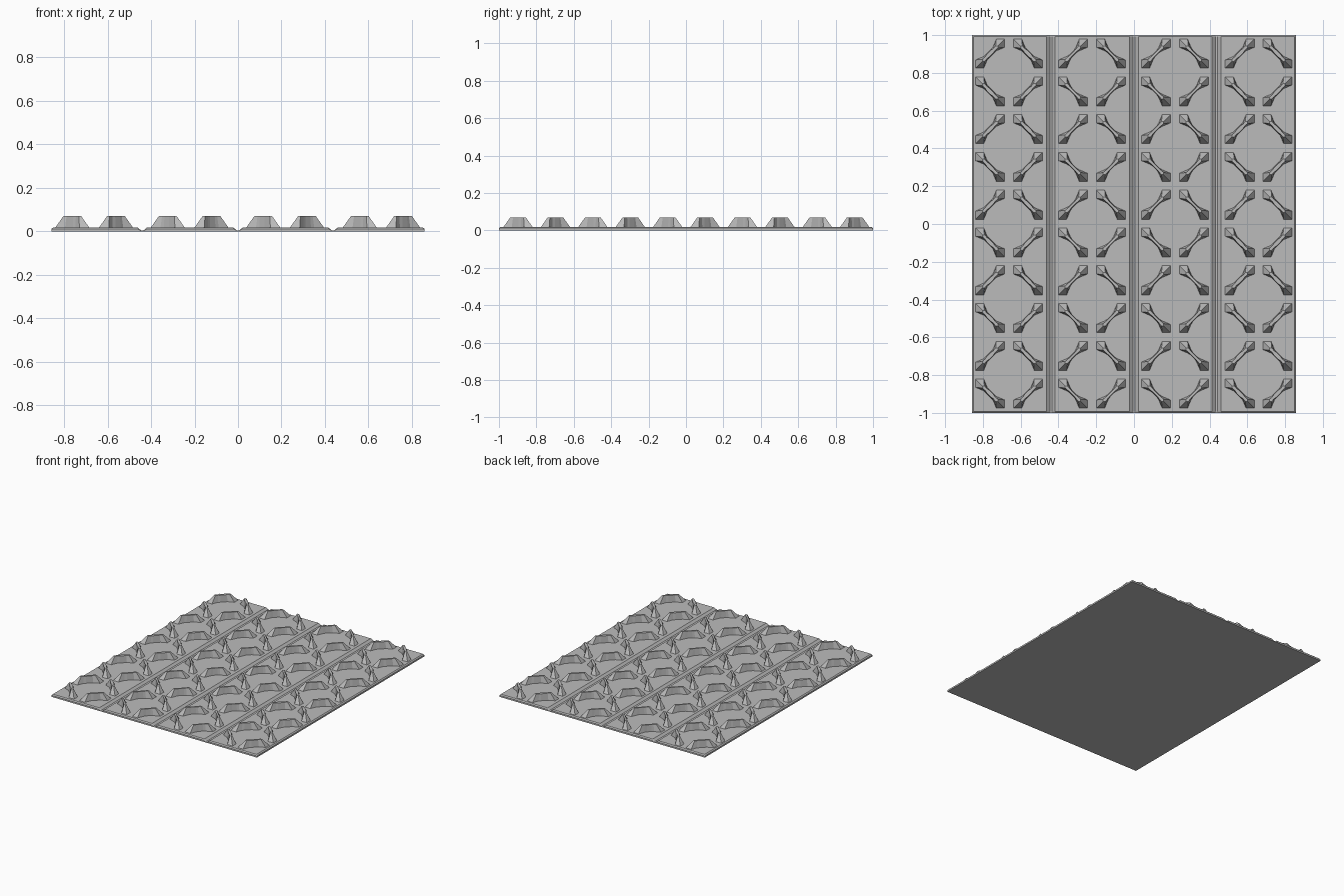
import bpy
import bmesh
from math import copysign

cube = bpy.data.objects.get("Cube")
if cube:
    bpy.data.objects.remove(cube)

HALF_X, HALF_Y = 0.857, 1.0
PLATE_Z, TOP_Z = 0.019, 0.07

grey = bpy.data.materials.new("plain grey")
grey.use_nodes = True
grey.diffuse_color = (0.5, 0.5, 0.5, 1)
bsdf = next(n for n in grey.node_tree.nodes if n.type == "BSDF_PRINCIPLED")
bsdf.inputs["Base Color"].default_value = grey.diffuse_color


def finish(bm, name):
    bmesh.ops.recalc_face_normals(bm, faces=bm.faces[:])
    mesh = bpy.data.meshes.new(name)
    bm.to_mesh(mesh)
    bm.free()
    mesh.materials.append(grey)
    obj = bpy.data.objects.new(name, mesh)
    bpy.context.collection.objects.link(obj)
    return obj


def loft(bm, rings):
    """Skin closed rings of points and cap both ends."""
    loops = [[bm.verts.new(p) for p in ring] for ring in rings]
    for a, b in zip(loops, loops[1:]):
        for i in range(len(a)):
            j = (i + 1) % len(a)
            bm.faces.new((a[i], a[j], b[j], b[i]))
    bm.faces.new(loops[0][::-1])
    bm.faces.new(loops[-1])


# Base plate: cross-section with three fold grooves and chamfered rims
def plate_section():
    pts = [(-HALF_X, 0), (-HALF_X, 0.012), (-HALF_X + 0.008, PLATE_Z)]
    for groove in (-0.44, 0, 0.437):
        pts += [(groove - 0.023, PLATE_Z), (groove - 0.006, 0.005),
                (groove + 0.006, 0.005), (groove + 0.023, PLATE_Z)]
    return pts + [(HALF_X - 0.008, PLATE_Z), (HALF_X, 0.012), (HALF_X, 0)]


bm = bmesh.new()
section = plate_section()
inner = HALF_Y - 0.008
loft(bm, [[(x, y, z * k) for x, z in section]
          for y, k in ((-HALF_Y, 0.63), (-inner, 1), (inner, 1), (HALF_Y, 0.63))])
finish(bm, "base_plate")


# Bow-tie stud: outline is mirrored from one quarter, (distance along, half width)
def outline(quarter):
    right = [(s, w) for s, w in quarter]
    left = [(-s, w) for s, w in quarter[-2::-1]]
    upper = right + left
    lower = [(s, -w) for s, w in upper[::-1] if w > 0]
    return upper + lower


def add_stud(bm, cx, cy, direction, waist):
    base = outline([(0.109, 0), (0.078, 0.031), (0.034, 0.013),
                    (0.017, waist + 0.003), (0, waist + 0.003)])
    top = outline([(0.058, 0), (0.050, 0.008), (0.030, 0.007),
                   (0.015, waist), (0, waist)])
    h = 0.5 ** 0.5

    def place(points, z):
        return [(cx + (s - w) * h, cy + direction * (s + w) * h, z)
                for s, w in points]

    loft(bm, [place(base, PLATE_Z - 0.004), place(base, PLATE_Z), place(top, TOP_Z)])


# Eight columns by ten rows, alternating diagonals make a diamond pattern
columns = (-0.762, -0.561, -0.323, -0.122, 0.116, 0.317, 0.56, 0.759)
for c, x in enumerate(columns):
    bm = bmesh.new()
    waist = 0.010 if abs(x) > 0.44 else 0.006
    for r in range(10):
        y = 0.902 - 0.2 * r
        add_stud(bm, x, y, 1 if (r + c) % 2 == 0 else -1, waist)
    finish(bm, "stud_column_%d" % (c + 1))
